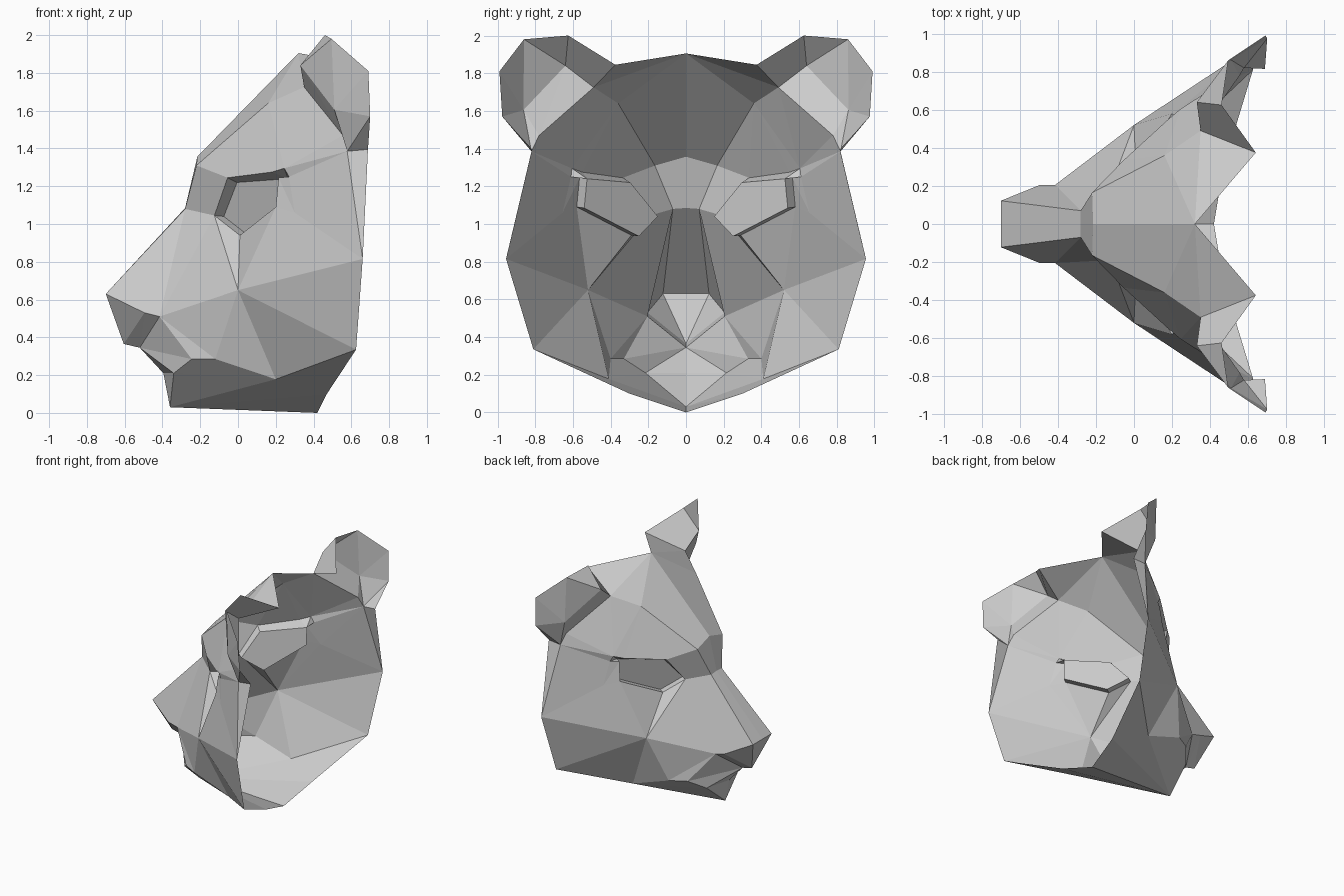
import bpy, bmesh
from mathutils import Vector

if "Cube" in bpy.data.objects:
    bpy.data.objects.remove(bpy.data.objects["Cube"], do_unlink=True)

# One plain paper-grey material
grey = bpy.data.materials.new("paper_grey")
grey.use_nodes = True
grey.diffuse_color = (0.6, 0.6, 0.6, 1)
grey.node_tree.nodes["Principled BSDF"].inputs["Base Color"].default_value = grey.diffuse_color

# Landmarks of the +y half, grouped by region
points = {}
points.update(  # forehead and snout
    crown=(.32, 0, 1.905), brow_mid=(-.215, 0, 1.357), brow=(-.22, .165, 1.31),
    temple=(.16, .36, 1.64), crown_side=(.64, .375, 1.845),
    bridge_mid=(-.28, 0, 1.085), bridge=(-.28, .07, 1.08),
    nose_mid=(-.7, 0, .63), nose=(-.7, .122, .63), nose_low=(-.605, 0, .365),
    nostril=(-.495, .205, .53), muzzle=(-.415, .205, .51), lip_mid=(-.52, 0, .345))
points.update(  # mouth, chin and rim
    chin_top=(-.395, 0, .21), lip=(-.34, .215, .21), lip_bend=(-.245, .33, .285),
    mouth_end=(-.12, .40, .285), jowl=(.2, .41, .178), chin=(-.36, 0, .03),
    throat=(.42, 0, 0), throat_side=(.47, .3, .1), jaw=(.625, .81, .335),
    side_rim=(.66, .955, .815), cheek=(0, .52, .65), eye_side=(.3, .655, 1.06))
points.update(  # eye opening
    tear=(-.125, .19, 1.045), lid_in=(-.055, .335, 1.245), lid_out=(.18, .55, 1.275),
    lash_top=(.245, .605, 1.295), lash_tip=(.27, .61, 1.25), lash_low=(.215, .565, 1.245),
    eye_out=(.2, .58, 1.09), eye_low=(.01, .29, .94))
points.update(  # ear
    ear_top=(.46, .625, 2), ear_peak=(.495, .86, 1.98), ear_tip=(.69, .99, 1.81),
    ear_edge=(.7, .975, 1.57), ear_fold=(.33, .64, 1.84), ear_root=(.35, .49, 1.725),
    ear_cup=(.51, .862, 1.605), ear_low=(.555, .78, 1.47),
    ear_base=(.578, .82, 1.385), ear_rim=(.688, .815, 1.395))
points = {name: Vector(co) for name, co in points.items()}

# Sunken copy of the eye outline
sunk = Vector((.05, -.04, -.005))
for name in ("tear", "lid_in", "lash_low", "eye_out", "eye_low"):
    points[name + "_sunk"] = points[name] + sunk
points["lid_in_sunk"].z -= .02
inside = Vector((.5, .25, .9))


def part(name, *outlines):
    """Make a mirrored shell; each outline names the corners of one face."""
    bm = bmesh.new()
    verts = {}
    for outline in outlines:
        keys = outline.split()
        for key in keys:
            if key not in verts:
                verts[key] = bm.verts.new(points[key])
        face = bm.faces.new([verts[key] for key in keys])
        face.normal_update()
        if face.normal.dot(face.calc_center_median() - inside) < 0:
            face.normal_flip()
    mesh = bpy.data.meshes.new(name)
    bm.to_mesh(mesh)
    bm.free()
    mesh.materials.append(grey)
    obj = bpy.data.objects.new(name, mesh)
    bpy.context.scene.collection.objects.link(obj)
    mirror = obj.modifiers.new("mirror", "MIRROR")
    mirror.use_axis = (False, True, False)
    mirror.use_clip = True


part("forehead",
     "crown brow_mid brow temple",
     "crown temple ear_root",
     "crown ear_root crown_side")

part("snout",
     "brow_mid brow bridge bridge_mid",
     "brow lid_in tear bridge",
     "bridge_mid bridge nose nose_mid",
     "bridge tear muzzle",
     "bridge muzzle nostril nose",
     "nose_mid nose nose_low",
     "nose nostril nose_low",
     "nostril lip_mid nose_low",
     "nostril muzzle lip_mid",
     "muzzle lip_bend lip_mid",
     "lip_mid lip_bend lip",
     "lip_mid lip chin_top")

part("cheeks",
     "brow temple lid_in",
     "lid_in temple lid_out",
     "lid_out temple lash_top",
     "temple ear_root lash_top",
     "lash_top ear_root ear_low",
     "lash_top ear_low ear_base",
     "lash_top ear_base lash_tip",
     "lash_tip ear_base eye_side",
     "lash_tip eye_side lash_low",
     "lash_low eye_side eye_out",
     "eye_side ear_base side_rim",
     "eye_side side_rim cheek",
     "eye_out eye_side cheek",
     "eye_low eye_out cheek",
     "tear eye_low cheek",
     "tear cheek muzzle",
     "muzzle cheek mouth_end",
     "muzzle mouth_end lip_bend",
     "cheek jowl mouth_end",
     "cheek jaw jowl",
     "cheek side_rim jaw",
     "ear_base ear_rim side_rim")

part("eyes",
     "tear_sunk lid_in_sunk lash_low_sunk eye_out_sunk eye_low_sunk",
     "tear lid_in lid_in_sunk tear_sunk",
     "lid_in lid_out lash_low_sunk lid_in_sunk",
     "lid_out lash_top lash_low_sunk",
     "lash_top lash_tip lash_low_sunk",
     "lash_tip lash_low lash_low_sunk",
     "lash_low eye_out eye_out_sunk lash_low_sunk",
     "eye_out eye_low eye_low_sunk eye_out_sunk",
     "eye_low tear tear_sunk eye_low_sunk")

part("lower_jaw",
     "chin_top lip chin",
     "lip lip_bend mouth_end jowl",
     "chin lip jowl",
     "chin jowl throat_side",
     "chin throat_side throat",
     "jowl jaw throat_side")

part("ears",
     "crown_side ear_top ear_fold ear_root",
     "ear_top ear_peak ear_fold",
     "ear_fold ear_peak ear_cup",
     "ear_peak ear_tip ear_cup",
     "ear_tip ear_edge ear_cup",
     "ear_cup ear_edge ear_base",
     "ear_cup ear_base ear_low",
     "ear_edge ear_rim ear_base",
     "ear_fold ear_cup ear_low",
     "ear_fold ear_low ear_root")
